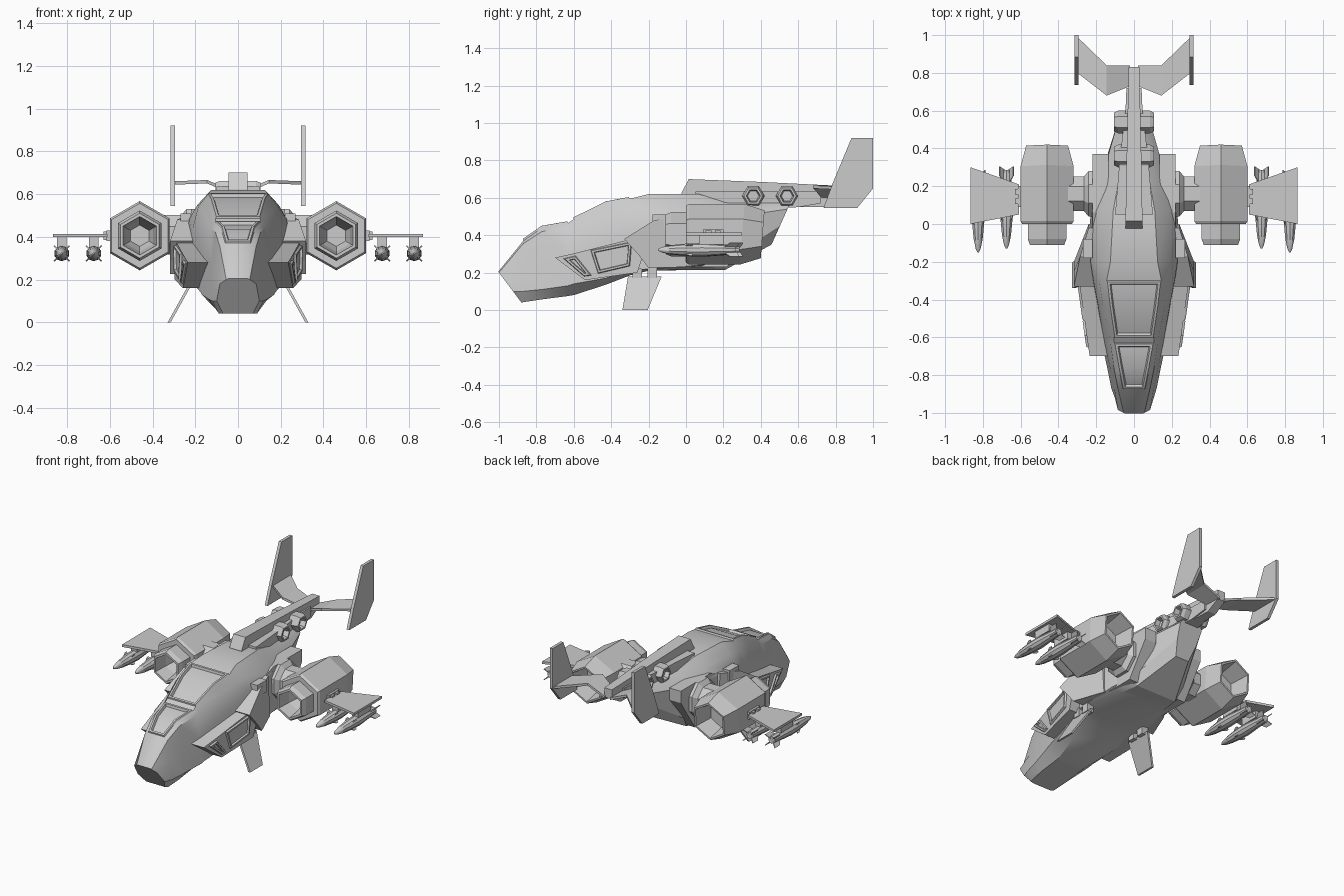
import bpy, bmesh
from math import sin, cos, pi, radians

if "Cube" in bpy.data.objects:
    bpy.data.objects.remove(bpy.data.objects["Cube"])


def finish(bm, name, mirror=False, smooth=None):
    bmesh.ops.recalc_face_normals(bm, faces=bm.faces)
    me = bpy.data.meshes.new(name)
    bm.to_mesh(me)
    bm.free()
    ob = bpy.data.objects.new(name, me)
    bpy.context.collection.objects.link(ob)
    if mirror:
        ob.modifiers.new("Mirror", 'MIRROR').use_mirror_merge = False
    if smooth:
        bpy.ops.object.select_all(action='DESELECT')
        ob.select_set(True)
        bpy.context.view_layer.objects.active = ob
        bpy.ops.object.shade_smooth_by_angle(angle=radians(smooth))
    return ob


def skin(bm, rings):
    """Join closed rings into a capped skin; returns faces as [span][side]."""
    vs = [[bm.verts.new(p) for p in r] for r in rings]
    n = len(vs[0])
    spans = [[bm.faces.new((a[j], a[(j + 1) % n], b[(j + 1) % n], b[j])) for j in range(n)]
             for a, b in zip(vs, vs[1:])]
    bm.faces.new(vs[0][::-1])
    bm.faces.new(vs[-1])
    bm.normal_update()
    return spans


def loft(name, rings, mirror=False, smooth=None):
    bm = bmesh.new()
    skin(bm, rings)
    return finish(bm, name, mirror, smooth)


def inset(bm, faces, steps):
    bmesh.ops.recalc_face_normals(bm, faces=bm.faces)
    for t, d in steps:
        bmesh.ops.inset_region(bm, faces=faces, thickness=t, depth=d, use_even_offset=True)


def ring_y(x, y, z, r, n=6, tilt=0):
    return [(x + r * sin(2 * pi * k / n), y + tilt * r * cos(2 * pi * k / n),
             z + r * cos(2 * pi * k / n)) for k in range(n)]


def ring_x(x, y, z, r, n=6, rot=0):
    return [(x, y + r * cos(2 * pi * k / n + rot), z + r * sin(2 * pi * k / n + rot)) for k in range(n)]


def rect_y(y, x0, x1, z0, z1):
    return [(x0, y, z0), (x1, y, z0), (x1, y, z1), (x0, y, z1)]


def box(name, x0, x1, y0, y1, z0, z1):
    return loft(name, [rect_y(y0, x0, x1, z0, z1), rect_y(y1, x0, x1, z0, z1)], True)


def plate(name, pts, x_in, x_out, mirror=True):
    """Side-profile slab; x_out may be a function of (y, z)."""
    f = x_out if callable(x_out) else (lambda y, z: x_out)
    return loft(name, [[(x_in, y, z) for y, z in pts], [(f(y, z), y, z) for y, z in pts]], mirror)


# Fuselage: y = base + slope * z; half section runs top, shoulder, middle, low, belly
sections = [
    (-.85, -.75, (.045, .205), (.055, .20), (.085, .18), (.10, .10), (.07, .04)),
    (-.87, 0, (.060, .37), (.085, .355), (.105, .22), (.12, .10), (.09, .042)),
    (-.77, 0, (.080, .44), (.105, .42), (.125, .27), (.14, .11), (.10, .057)),
    (-.63, 0, (.105, .465), (.125, .44), (.155, .30), (.17, .13), (.10, .075)),
    (-.60, 0, (.105, .485), (.130, .45), (.16, .31), (.175, .14), (.10, .08)),
    (-.43, 0, (.130, .57), (.165, .52), (.19, .38), (.20, .17), (.12, .135)),
    (-.30, 0, (.145, .595), (.185, .545), (.215, .43), (.22, .21), (.15, .185)),
    (-.20, 0, (.125, .62), (.190, .55), (.23, .48), (.24, .22), (.17, .21)),
    (.07, 0, (.110, .62), (.180, .56), (.22, .50), (.23, .24), (.17, .215)),
    (.21, 0, (.085, .575), (.130, .54), (.18, .49), (.19, .26), (.15, .215)),
    (.30, .45, (.035, .58), (.065, .565), (.085, .54), (.075, .45), (.05, .35)),
]
rings = []
for y, k, *half in sections:
    right = [(x, y + k * z, z) for x, z in half]
    rings.append(right + [(-x, yy, z) for x, yy, z in reversed(right)])
bm = bmesh.new()
spans = skin(bm, rings)
frame = [(.004, .010), (.012, 0), (.006, -.016)]
inset(bm, [spans[i][9] for i in (1, 2)], frame)
inset(bm, [spans[i][9] for i in (4, 5)], frame)
finish(bm, "fuselage", smooth=25)

# Cheek armour with recessed side windows
cheek = [(-.70, .28), (-.61, .30), (-.31, .375), (-.23, .29), (-.26, .20), (-.54, .16)]
cx = lambda y, z: .235 + .14 * (y + .70)
plate("cheek_armour", cheek, .13, cx)
for name, pts in (("side_window", [(-.51, .32), (-.29, .365), (-.30, .235), (-.47, .195)]),
                  ("front_side_window", [(-.655, .275), (-.59, .29), (-.505, .185), (-.545, .18)])):
    bm = bmesh.new()
    skin(bm, [[(.15, y, z) for y, z in pts], [(cx(y, z) + .003, y, z) for y, z in pts]])
    bm.faces.ensure_lookup_table()
    inset(bm, [bm.faces[-1]], [(.004, .008), (.010, 0), (.004, -.014)])
    finish(bm, name, True)

# Shoulder armour behind the cheeks
rear = [(-.33, .38), (-.17, .48), (-.02, .505), (0, .23), (-.20, .225), (-.25, .29)]
plate("shoulder_armour", rear, .16, lambda y, z: .318 if y < -.1 and z < .4 else (.285 if y < -.1 else .24))
box("shoulder_block", .22, .27, -.18, -.08, .43, .51)
plate("rear_side_box", [(-.02, .50), (.06, .53), (.37, .53), (.37, .45), (.22, .23), (-.02, .23)], .135, .22)

# Engine mounts and hexagonal engines
loft("engine_mount", [ring_x(x, .16, .41, r, 8, pi / 8) for x, r in
                      ((.18, .13), (.24, .13), (.265, .10), (.36, .10))], True)
loft("engine", [ring_y(.46, y, .405, r, 6, t) for y, r, t in
                ((.04, .05, 0), (-.02, .075, 0), (-.11, .09, 0), (-.11, .105, 0), (-.08, .118, 0), (.0, .118, 0),
                 (.0, .152, 0), (.015, .162, 0), (.30, .162, .08), (.41, .128, .08),
                 (.41, .115, .08), (.28, .09, 0))], True)

# Stub wings
wing = [(.61, .05, .21), (.865, .0, .30)]
loft("stub_wing", [[(x, a, .398), (x, b, .398), (x, b, .414), (x, a, .414)] for x, a, b in wing], True)
box("wing_root", .585, .615, .09, .20, .38, .43)
for y in (.12, .17):
    box("root_bracket", .595, .63, y - .015, y + .015, .385, .425)

# Missiles with tail fins and nose fins
for mx, my in ((.675, .01), (.825, -.01)):
    loft("missile", [ring_y(mx, y + my, .322, r, 10) for y, r in
                     ((-.14, .004), (-.12, .014), (-.07, .025), (.02, .034), (.10, .036), (.22, .027), (.275, .024))],
         True, 35)
    bm = bmesh.new()
    for k in range(4):
        a = pi / 4 + k * pi / 2
        c, s = cos(a), sin(a)
        for prof in ([(.01, .20), (.052, .245), (.052, .295), (.01, .275)],
                     [(.01, -.04), (.046, .03), (.046, .045), (.01, .045)]):
            skin(bm, [[(mx + r * c - o * s, my + y, .322 + r * s + o * c) for r, y in prof]
                      for o in (-.003, .003)])
    finish(bm, "missile_fins", True)
    box("missile_pylon", mx - .022, mx + .022, .07, .20, .35, .40)

# Tail boom along the spine
loft("tail_boom", [rect_y(y, -w, w, a, b) for y, w, a, b in
                   ((-.025, .045, .60, .625), (.015, .045, .58, .70), (.40, .038, .55, .685),
                    (.74, .03, .55, .668), (.83, .028, .60, .664))])
loft("boom_fairing", [rect_y(y, -w, w, a, .635) for y, w, a in
                      ((.05, .10, .55), (.35, .075, .54), (.60, .045, .55), (.72, .04, .57))])

# Hexagonal vents on the boom, with a pointed guard in front
for y in (.36, .54):
    loft("boom_vent", [ring_x(x, y, .61, r) for x, r in
                       ((.02, .06), (.085, .06), (.105, .05), (.105, .038), (.07, .03))], True)
plate("vent_guard", [(.235, .60), (.32, .64), (.32, .57)], .02, .075)

# Tailplane and twin fins
loft("tailplane", [[(x, a, z - .008), (x, b, z - .008), (x, b, z + .008), (x, a, z + .008)] for x, a, b, z in
                   ((.02, .73, .84, .605), (.145, .68, .84, .658), (.30, .80, .99, .652))], True)
plate("tail_fin", [(.735, .545), (.915, .545), (1.0, .65), (1.0, .92), (.885, .92), (.785, .68)], .295, .315)

# Ventral fins on hinges
loft("ventral_fin", [[(x, a, z), (x, b, z), (x + .014, b, z), (x + .014, a, z)] for x, z, a, b in
                     ((.215, .18, -.31, -.13), (.315, 0, -.34, -.205))], True)
for y in (-.26, -.18):
    box("fin_hinge", .195, .24, y - .025, y + .025, .17, .225)
